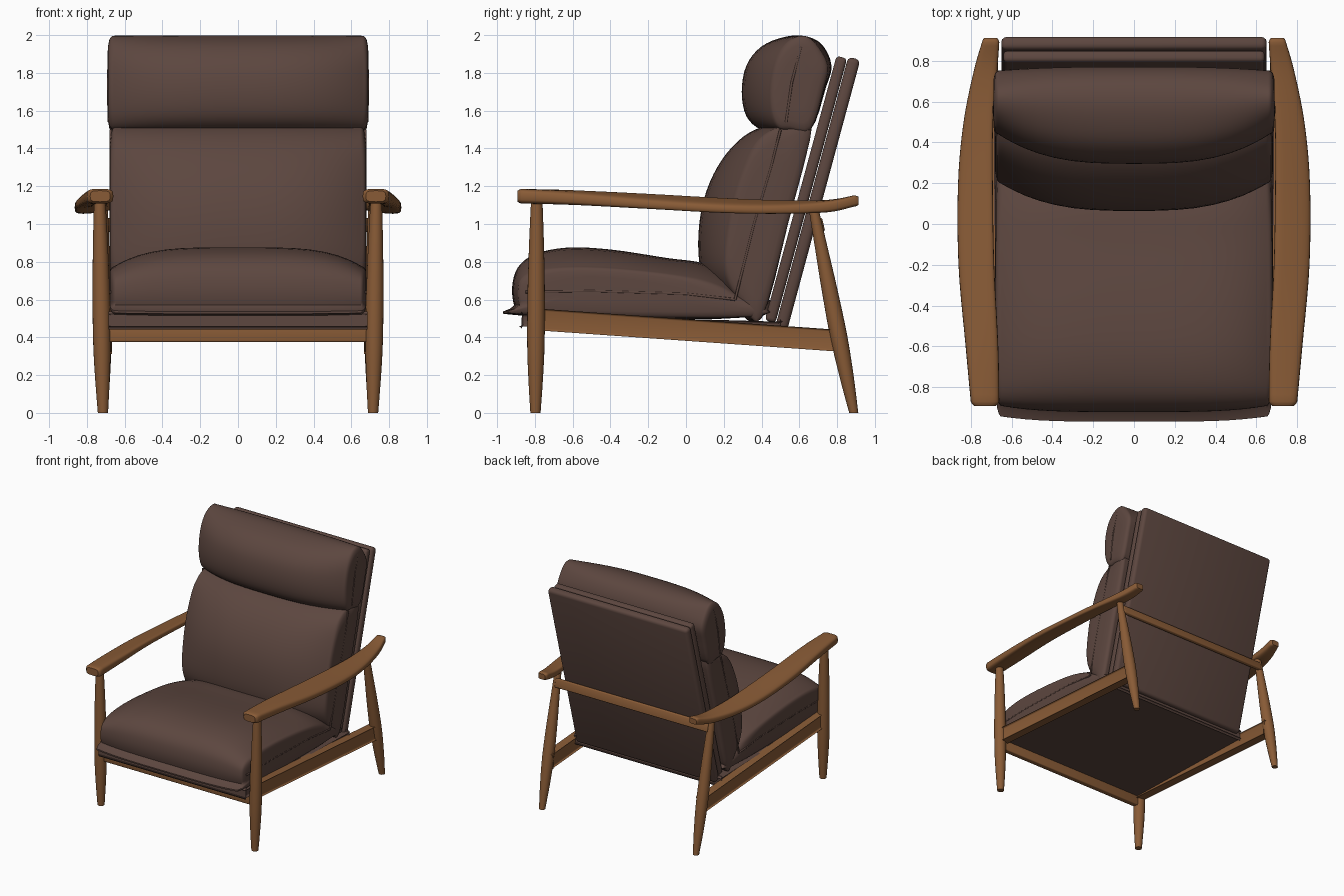
import bpy, bmesh, math
from mathutils import Vector

if "Cube" in bpy.data.objects:
    bpy.data.objects.remove(bpy.data.objects["Cube"])


def material(name, rgb):
    m = bpy.data.materials.new(name)
    m.diffuse_color = (*rgb, 1)
    m.use_nodes = True
    m.node_tree.nodes["Principled BSDF"].inputs["Base Color"].default_value = m.diffuse_color
    return m


WOOD = material("warm wood", (0.25, 0.105, 0.037))
LEATHER = material("brown leather", (0.108, 0.062, 0.050))


def finish(name, bm, mat, angle=40):
    bmesh.ops.recalc_face_normals(bm, faces=bm.faces)
    me = bpy.data.meshes.new(name)
    bm.to_mesh(me)
    bm.free()
    ob = bpy.data.objects.new(name, me)
    bpy.context.collection.objects.link(ob)
    me.materials.append(mat)
    bpy.ops.object.select_all(action='DESELECT')
    ob.select_set(True)
    bpy.context.view_layer.objects.active = ob
    bpy.ops.object.shade_smooth_by_angle(angle=math.radians(angle))
    return ob


def spline(pts, steps, closed):
    """Catmull-Rom through points of any dimension."""
    n, out = len(pts), []
    get = (lambda i: pts[i % n]) if closed else (lambda i: pts[max(0, min(n - 1, i))])
    for i in range(n if closed else n - 1):
        for k in range(steps):
            t = k / steps
            out.append(tuple(0.5 * (2 * b + (c - a) * t + (2 * a - 5 * b + 4 * c - d) * t * t
                                    + (3 * b - a - 3 * c + d) * t ** 3)
                             for a, b, c, d in zip(get(i - 1), get(i), get(i + 1), get(i + 2))))
    return out if closed else out + [tuple(pts[-1])]


def skin(name, rings, mat, angle=40):
    bm = bmesh.new()
    vs = [[bm.verts.new(p) for p in r] for r in rings]
    n = len(vs[0])
    for a, b in zip(vs, vs[1:]):
        for i in range(n):
            bm.faces.new((a[i], a[(i + 1) % n], b[(i + 1) % n], b[i]))
    bm.faces.new(vs[0])
    bm.faces.new(vs[-1])
    return finish(name, bm, mat, angle)


def cushion(name, mid, edge, half, power):
    """Side profile that puffs from the edge shape to the middle shape, with soft ends."""
    mid, edge = spline(mid, 4, True), spline(edge, 4, True)
    cy = sum(p[0] for p in edge) / len(edge)
    cz = sum(p[1] for p in edge) / len(edge)
    stations = [(half * math.sin(math.pi / 2 * i / 10), 1.0) for i in range(-10, 11)]
    caps = [(half + 0.008, 0.97), (half + 0.016, 0.92), (half + 0.022, 0.8), (half + 0.024, 0.5)]
    stations = [(-x, s) for x, s in reversed(caps)] + stations + caps
    rings = []
    for x, s in stations:
        f = 1 - min(1, abs(x) / half) ** power
        ring = []
        for m, e in zip(mid, edge):
            y, z = e[0] + (m[0] - e[0]) * f, e[1] + (m[1] - e[1]) * f
            ring.append((x, cy + (y - cy) * s, cz + (z - cz) * s))
        rings.append(ring)
    return skin(name, rings, LEATHER, 60)


def slab(name, a, b, thick, xc, half, mat, bevel=0.012, off=0.0):
    """Bevelled board running from a to b in the side plane (y, z)."""
    a, b = Vector(a), Vector(b)
    d = (b - a).normalized()
    n = Vector((d.y, -d.x))
    bm = bmesh.new()
    bmesh.ops.create_cube(bm, size=2)
    for v in bm.verts:
        p = (b if v.co.z > 0 else a) + n * (off + v.co.y * thick / 2)
        v.co = (xc + v.co.x * half, p.x, p.y)
    bmesh.ops.bevel(bm, geom=bm.edges[:], offset=bevel, segments=3, profile=0.5, affect='EDGES')
    return finish(name, bm, mat)


def leg(name, bottom, top, radii):
    """Round tapered leg with level cuts; radii are (fraction of height, radius)."""
    a, b = Vector(bottom), Vector(top)
    rings = []
    for t, r in spline(radii, 4, False):
        c = a.lerp(b, t)
        rings.append([(c.x + r * math.cos(k * math.tau / 20), c.y + r * math.sin(k * math.tau / 20), c.z)
                      for k in range(20)])
    return skin(name, rings, WOOD)


def piping(name, pts, r=0.007):
    cu = bpy.data.curves.new(name, 'CURVE')
    cu.dimensions = '3D'
    cu.bevel_depth = r
    cu.bevel_resolution = 2
    cu.use_fill_caps = True
    sp = cu.splines.new('POLY')
    sp.points.add(len(pts) - 1)
    for q, p in zip(sp.points, pts):
        q.co = (*p, 1)
    cu.materials.append(LEATHER)
    ob = bpy.data.objects.new(name, cu)
    bpy.context.collection.objects.link(ob)


# Upholstery: seat, back and head cushions, as (y, z) profiles
cushion("seat_cushion",
        [(-.87, .515), (-.91, .57), (-.92, .67), (-.89, .77), (-.80, .84), (-.63, .875), (-.4, .865),
         (-.1, .82), (.1, .79), (.3, .70), (.4, .51)],
        [(-.85, .52), (-.88, .57), (-.89, .64), (-.87, .71), (-.79, .755), (-.63, .775), (-.4, .77),
         (-.1, .74), (.1, .70), (.25, .63), (.38, .51)], 0.655, 4)
cushion("back_cushion",
        [(.40, .50), (.25, .56), (.12, .68), (.07, .80), (.07, 1.0), (.11, 1.18), (.19, 1.34),
         (.30, 1.46), (.42, 1.52), (.52, 1.53), (.67, 1.55), (.54, 1.0)],
        [(.40, .50), (.30, .58), (.23, .68), (.20, .80), (.22, 1.0), (.26, 1.18), (.32, 1.34),
         (.38, 1.44), (.46, 1.50), (.54, 1.52), (.67, 1.54), (.54, 1.0)], 0.655, 3)
cushion("head_cushion",
        [(.52, 1.50), (.40, 1.50), (.32, 1.57), (.295, 1.70), (.32, 1.84), (.40, 1.94), (.52, 1.99),
         (.63, 1.995), (.72, 1.95), (.77, 1.84), (.74, 1.72), (.66, 1.5)],
        [(.55, 1.50), (.49, 1.51), (.45, 1.58), (.44, 1.70), (.46, 1.83), (.50, 1.92), (.56, 1.98),
         (.63, 1.995), (.69, 1.95), (.75, 1.84), (.73, 1.72), (.66, 1.5)], 0.665, 3)

# Upholstered panels: seat base and two-layer backrest
slab("seat_base", (-.87, .49), (.50, .45), .065, 0, .67, LEATHER, .015)
slab("back_panel_front", (.475, .475), (.855, 1.875), .058, 0, .64, LEATHER, .02, -.031)
slab("back_panel_rear", (.475, .455), (.862, 1.885), .066, 0, .65, LEATHER, .025, .030)

# Armrest stations: y, inner x, outer x, centre z, outer droop, thickness
ARM = [(-.87, .66, .80, 1.147, 0, .078), (-.6, .665, .825, 1.14, .015, .072),
       (-.2, .685, .86, 1.12, .035, .06), (.2, .692, .862, 1.098, .04, .055),
       (.5, .69, .835, 1.09, .03, .055), (.75, .67, .785, 1.095, .01, .062),
       (.89, .66, .745, 1.122, 0, .06)]


def armrest(name, s):
    st = spline(ARM, 5, False)
    ends = [(-.01, .93), (-.022, .75)]
    sections = [((st[0][0] + dy, *st[0][1:]), k) for dy, k in reversed(ends)]
    sections += [(q, 1) for q in st]
    sections += [((st[-1][0] - dy, *st[-1][1:]), k) for dy, k in ends]
    rings = []
    for (y, xi, xo, zc, drop, th), k in sections:
        ring = []
        for i in range(24):
            c, n = math.cos(i * math.tau / 24), math.sin(i * math.tau / 24)
            u = math.copysign(abs(c) ** .55, c) * k
            w = math.copysign(abs(n) ** .55, n) * k
            ring.append((s * ((xi + xo) / 2 + u * (xo - xi) / 2), y, zc - drop * u / 2 + w * th / 2))
        rings.append(ring)
    skin(name, rings, WOOD)


# Wooden frame, both sides
for side, s in (("left", -1), ("right", 1)):
    leg("front_leg_" + side, (s * .715, -.797, 0), (s * .732, -.79, 1.13),
        [(0, .027), (.15, .038), (.32, .046), (.55, .046), (.8, .039), (1, .03)])
    leg("rear_leg_" + side, (s * .715, .888, 0), (s * .715, .675, 1.085),
        [(0, .024), (.18, .038), (.38, .046), (.6, .042), (.8, .034), (1, .026)])
    armrest("armrest_" + side, s)
    slab("side_rail_" + side, (-.79, .495), (.81, .382), .115, s * .703, .024, WOOD)
    # Seams along the cushion sides
    x = s * .674
    piping("seat_seam_" + side, [(x, -.85, .64), (x, -.5, .645), (x, 0, .63), (x, .26, .60)])
    piping("back_seam_" + side, [(x, .26, .60), (x, .36, 1.0), (x, .45, 1.3), (x, .50, 1.50)])
    piping("head_seam_" + side, [(s * .684, .53, 1.54), (s * .687, .56, 1.75), (s * .682, .61, 1.94)])

# Cross rails
slab("front_rail", (-.79, .375), (-.79, .462), .045, 0, .70, WOOD, .008)
slab("rear_rail", (.722, .96), (.705, 1.03), .03, 0, .71, WOOD, .008)
